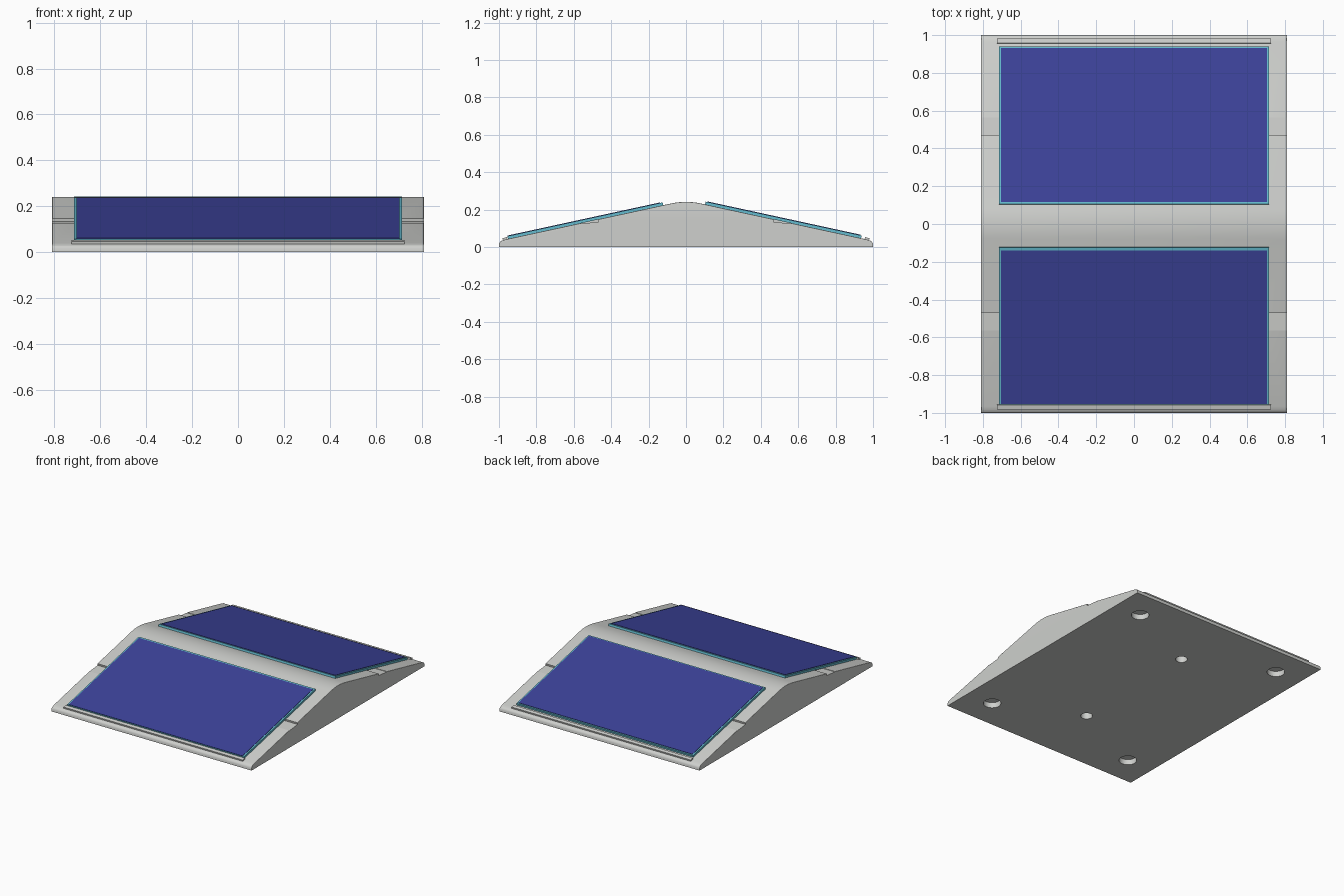
import bpy, bmesh, math

cube = bpy.data.objects.get("Cube")
if cube:
    bpy.data.objects.remove(cube, do_unlink=True)

HALF_W = 0.81
PEAK, SLOPE = 0.25, 0.217          # roof line: z = PEAK - SLOPE * |y|
ANGLE = math.atan(SLOPE)


def material(name, rgb):
    m = bpy.data.materials.new(name)
    m.use_nodes = True
    m.diffuse_color = (*rgb, 1)
    m.node_tree.nodes["Principled BSDF"].inputs["Base Color"].default_value = (*rgb, 1)
    return m


GREY = material("light grey", (0.62, 0.63, 0.61))
CYAN = material("cyan edge", (0.13, 0.50, 0.62))
BLUE = material("panel blue", (0.045, 0.055, 0.32))


def finish(bm, name, mat):
    bmesh.ops.recalc_face_normals(bm, faces=bm.faces[:])
    me = bpy.data.meshes.new(name)
    bm.to_mesh(me)
    bm.free()
    me.materials.append(mat)
    ob = bpy.data.objects.new(name, me)
    bpy.context.collection.objects.link(ob)
    return ob


def prism_mesh(profile, x0, x1):
    """Extrude a closed (y, z) profile along x."""
    bm = bmesh.new()
    face = bm.faces.new([bm.verts.new((x0, y, z)) for y, z in profile])
    new = bmesh.ops.extrude_face_region(bm, geom=[face])["geom"]
    verts = [g for g in new if isinstance(g, bmesh.types.BMVert)]
    bmesh.ops.translate(bm, verts=verts, vec=(x1 - x0, 0, 0))
    return bm


def on_roof(side, y, h):
    """Point at height h, square to the roof, above plan distance y."""
    return (side * (y + h * math.sin(ANGLE)), PEAK - SLOPE * y + h * math.cos(ANGLE))


def slab(name, mat, side, x0, x1, y0, y1, h0, h1):
    pts = [on_roof(side, y0, h0), on_roof(side, y1, h0),
           on_roof(side, y1, h1), on_roof(side, y0, h1)]
    return finish(prism_mesh(pts, x0, x1), name, mat)


# Body: half profile with rounded ridge and nose, mirrored to the other side
R = 0.08
half = []
for i in range(7):
    t = 0.5 + i / 12
    y = R * (2 * t - 1)
    z = (PEAK - SLOPE * R) + 2 * t * (1 - t) * SLOPE * R
    half.append((y, z))
half += [(0.965, PEAK - SLOPE * 0.965), (0.983, 0.035), (0.994, 0.028), (1.0, 0.018), (1.0, 0.0)]
profile = half + [(-y, z) for y, z in reversed(half[1:])]
bm = prism_mesh(profile, -HALF_W, HALF_W)
rim = [e for e in bm.edges
       if abs(e.verts[0].co.x - e.verts[1].co.x) < 1e-5 and min(v.co.z for v in e.verts) > 0.03]
bmesh.ops.bevel(bm, geom=rim, offset=0.02, segments=4, profile=0.5, affect='EDGES', clamp_overlap=True)
body = finish(bm, "body", GREY)

# Cutters: screw holes underneath
cutters = []


def hole(x, y, radius, depth):
    bm = bmesh.new()
    bmesh.ops.create_cone(bm, cap_ends=True, segments=32, radius1=radius, radius2=radius, depth=2 * depth)
    bmesh.ops.translate(bm, verts=bm.verts[:], vec=(x, y, 0))
    cutters.append(finish(bm, "hole_cutter", GREY))


for s in (-1, 1):
    hole(0, s * 0.5, 0.04, 0.07)
    for x in (-0.6, 0.6):
        hole(x, s * 0.78, 0.06, 0.04)

# Cutters: wedge notches on the side rims
for s in (-1, 1):
    for x0, x1 in ((-0.9, -0.70), (0.70, 0.9)):
        pts = [on_roof(s, 0.47, 0.03), on_roof(s, 0.565, 0.03),
               on_roof(s, 0.565, -0.003), on_roof(s, 0.47, -0.014)]
        cutters.append(finish(prism_mesh(pts, x0, x1), "notch_cutter", GREY))

for c in cutters:
    c.hide_render = True
    mod = body.modifiers.new("cut", 'BOOLEAN')
    mod.operation, mod.solver, mod.object = 'DIFFERENCE', 'EXACT', c
bpy.context.view_layer.update()
dg = bpy.context.evaluated_depsgraph_get()
cut_mesh = bpy.data.meshes.new_from_object(body.evaluated_get(dg))
body.modifiers.clear()
body.data = cut_mesh
for c in cutters:
    bpy.data.objects.remove(c, do_unlink=True)
bpy.ops.object.select_all(action='DESELECT')
body.select_set(True)
bpy.context.view_layer.objects.active = body
bpy.ops.object.shade_smooth_by_angle(angle=math.radians(35))

# Panels and the stop strip below each one
for side, label, y0, y1, b0, b1 in ((-1, "front", 0.122, 0.952, 0.136, 0.950),
                                    (1, "back", 0.102, 0.936, 0.112, 0.928)):
    slab(label + "_panel_edge", CYAN, side, -0.715, 0.715, y0, y1, -0.001, 0.015)
    slab(label + "_panel", BLUE, side, -0.704, 0.704, b0, b1, 0.014, 0.018)
    slab(label + "_stop_strip", GREY, side, -0.726, 0.726, 0.955, 0.979, -0.006, 0.010)
